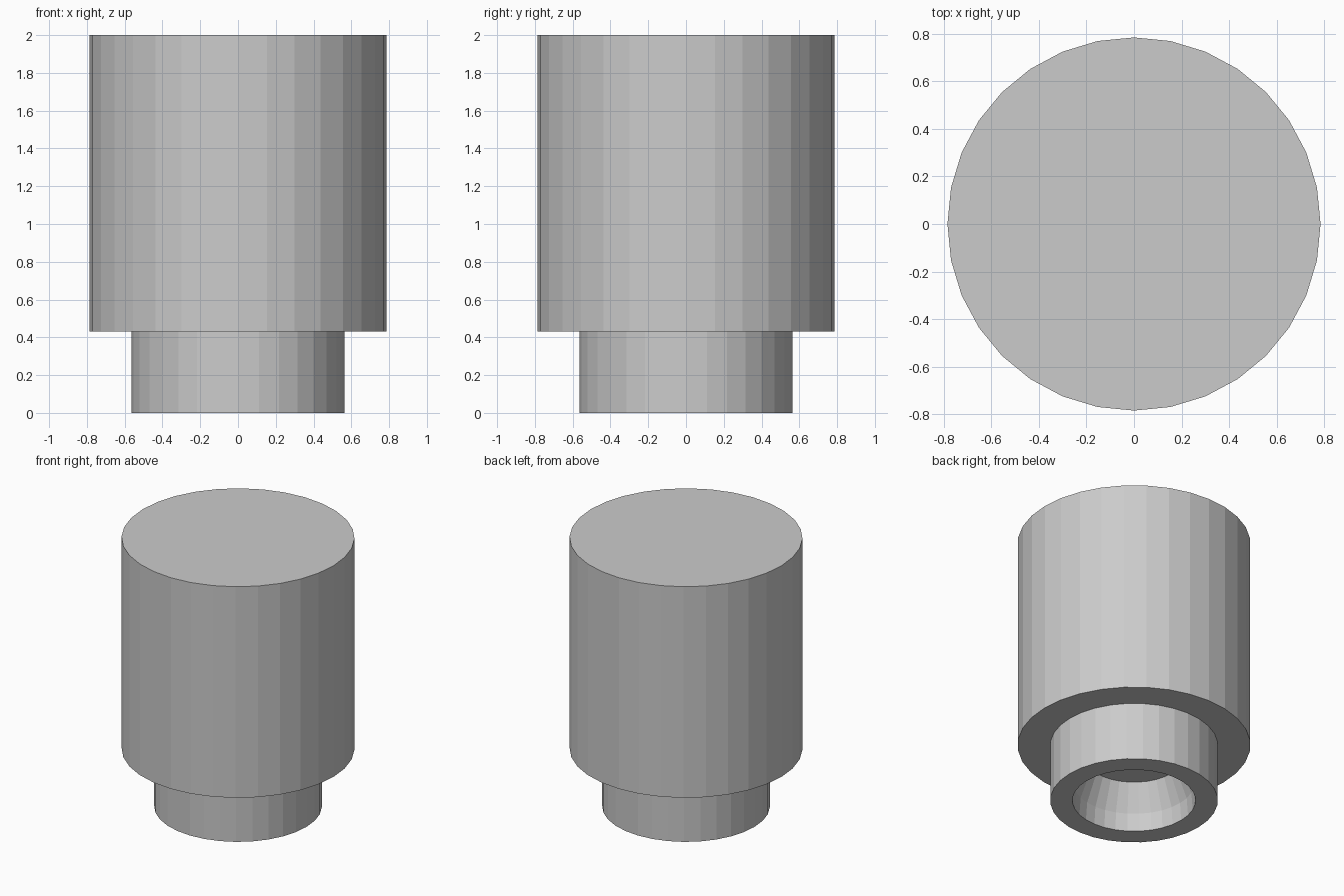
import bpy, bmesh
from math import cos, sin, pi

if "Cube" in bpy.data.objects:
    bpy.data.objects.remove(bpy.data.objects["Cube"])

SIDES = 32


def lathe(name, profile):
    """Revolve an (r, z) profile around z and cap both ends with flat polygons."""
    bm = bmesh.new()
    rings = [[bm.verts.new((r * cos(2 * pi * i / SIDES), r * sin(2 * pi * i / SIDES), z))
              for i in range(SIDES)] for r, z in profile]
    for a, b in zip(rings, rings[1:]):
        for i in range(SIDES):
            j = (i + 1) % SIDES
            bm.faces.new((a[i], a[j], b[j], b[i]))
    bm.faces.new(rings[0])
    bm.faces.new(rings[-1])
    bmesh.ops.recalc_face_normals(bm, faces=bm.faces)
    mesh = bpy.data.meshes.new(name)
    bm.to_mesh(mesh)
    bm.free()
    obj = bpy.data.objects.new(name, mesh)
    bpy.context.collection.objects.link(obj)
    return obj


# Wide body on a narrower neck, with a tapering blind socket underneath
lathe("stepped_cylinder", [
    (0.325, 0.33), (0.405, 0.13), (0.415, 0.0),   # socket
    (0.565, 0.0), (0.565, 0.43),                  # neck
    (0.785, 0.43), (0.785, 2.0),                  # body
])
